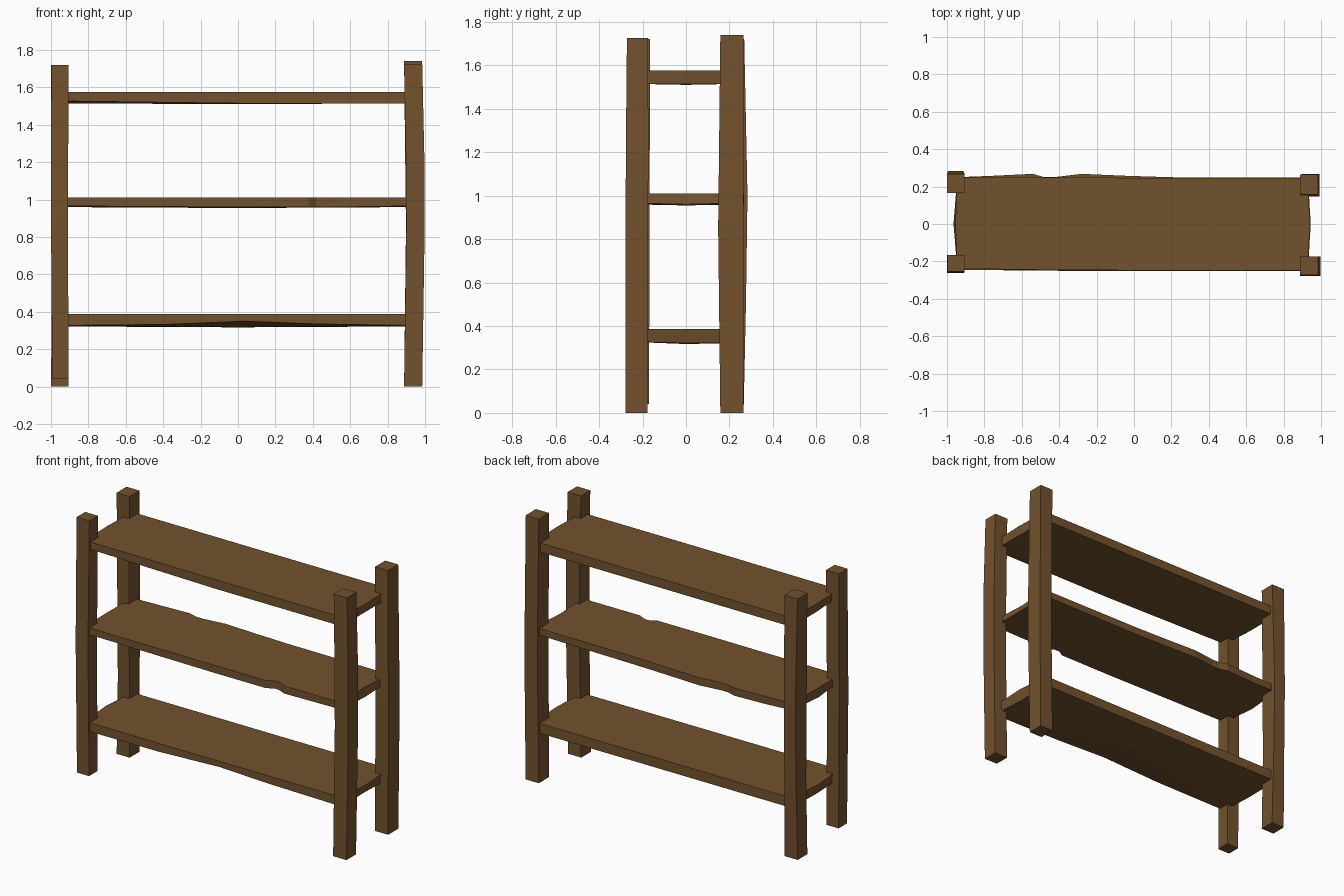
import bpy, bmesh

if "Cube" in bpy.data.objects:
    bpy.data.objects.remove(bpy.data.objects["Cube"])

wood = bpy.data.materials.new("brown_wood")
wood.diffuse_color = (0.17, 0.084, 0.027, 1)
wood.use_nodes = True
wood.node_tree.nodes["Principled BSDF"].inputs["Base Color"].default_value = wood.diffuse_color


def finish(name, bm):
    bmesh.ops.recalc_face_normals(bm, faces=bm.faces)
    me = bpy.data.meshes.new(name)
    bm.to_mesh(me)
    bm.free()
    me.materials.append(wood)
    ob = bpy.data.objects.new(name, me)
    bpy.context.collection.objects.link(ob)


def bridge(bm, a, b):
    n = len(a)
    for i in range(n):
        j = (i + 1) % n
        bm.faces.new((a[i], a[j], b[j], b[i]))


def post(name, rings):
    """Hand-hewn square post: rings of (z, x0, x1, y0, y1)."""
    bm = bmesh.new()
    loops = [[bm.verts.new((x, y, z)) for x, y in ((x0, y0), (x1, y0), (x1, y1), (x0, y1))]
             for z, x0, x1, y0, y1 in rings]
    for a, b in zip(loops, loops[1:]):
        bridge(bm, a, b)
    bm.faces.new(loops[0])
    bm.faces.new(loops[-1])
    finish(name, bm)


def plank(name, z0, z1, front, back, left, right, drop=None):
    """Board from edge points: (x, y) front and back run left to right,
    left and right are end points at y = 0 (top x, bottom x).
    drop lowers the underside centre and trims the lower front edge."""
    bm = bmesh.new()
    rim = front + [(right[0], 0)] + back[::-1] + [(left[0], 0)]
    low_rim = [(x, y) for x, y in front] + [(right[1], 0)] + back[::-1] + [(left[1], 0)]
    top = [bm.verts.new((x, y, z1)) for x, y in rim]
    low = [bm.verts.new((x, y, z0 + (drop(x, y) if drop else 0))) for x, y in low_rim]
    bridge(bm, low, top)
    for loop in (low, top):
        c = bm.verts.new((0, 0, z0 - (0.005 if drop else 0) if loop is low else z1))
        for i in range(len(loop)):
            bm.faces.new((loop[i], loop[(i + 1) % len(loop)], c))
    finish(name, bm)


# Corner posts, each slightly warped
post("front_left_post", [(0.04, -0.993, -0.905, -0.258, -0.17), (0.9, -1, -0.91, -0.262, -0.168),
                         (1.72, -0.998, -0.905, -0.255, -0.165)])
post("back_left_post", [(0, -1, -0.905, 0.165, 0.265), (0.5, -0.995, -0.91, 0.17, 0.276),
                        (1.0, -0.995, -0.912, 0.165, 0.283), (1.72, -1, -0.905, 0.165, 0.268)])
post("front_right_post", [(0, 0.888, 0.985, -0.278, -0.178), (0.85, 0.9, 0.998, -0.278, -0.175),
                          (1.2, 0.898, 0.997, -0.277, -0.173), (1.725, 0.888, 0.985, -0.272, -0.175)])
post("back_right_post", [(0, 0.888, 0.984, 0.158, 0.264), (0.85, 0.898, 0.992, 0.148, 0.266),
                         (1.74, 0.888, 0.983, 0.158, 0.264)])

# Top shelf
plank("top_shelf", 1.515, 1.575,
      [(-0.945, -0.24), (0, -0.248), (0.93, -0.25)],
      [(-0.945, 0.25), (0, 0.247), (0.93, 0.245)],
      (-0.955, -0.945), (0.94, 0.93),
      lambda x, y: 0.012 if x < -0.5 and y < -0.1 else 0)

# Middle shelf with chipped edges
plank("middle_shelf", 0.96, 1.01,
      [(-0.945, -0.245), (0.0, -0.25), (0.38, -0.25), (0.42, -0.225), (0.47, -0.225),
       (0.51, -0.25), (0.93, -0.25)],
      [(-0.945, 0.25), (-0.75, 0.258), (-0.54, 0.268), (-0.48, 0.25), (-0.43, 0.25),
       (-0.28, 0.268), (-0.05, 0.258), (0.2, 0.25), (0.93, 0.245)],
      (-0.95, -0.965), (0.915, 0.935),
      lambda x, y: 0.006 if abs(x) > 0.9 and y != 0 else 0)

# Bottom shelf with worn underside
plank("bottom_shelf", 0.322, 0.387,
      [(-0.945, -0.245), (-0.4, -0.25), (0.04, -0.25), (0.4, -0.25), (0.93, -0.25)],
      [(-0.945, 0.25), (0, 0.248), (0.93, 0.248)],
      (-0.965, -0.95), (0.945, 0.92),
      lambda x, y: 0.0 if y >= 0 else max(0.005, 0.028 - 0.04 * abs(x - 0.04)))
